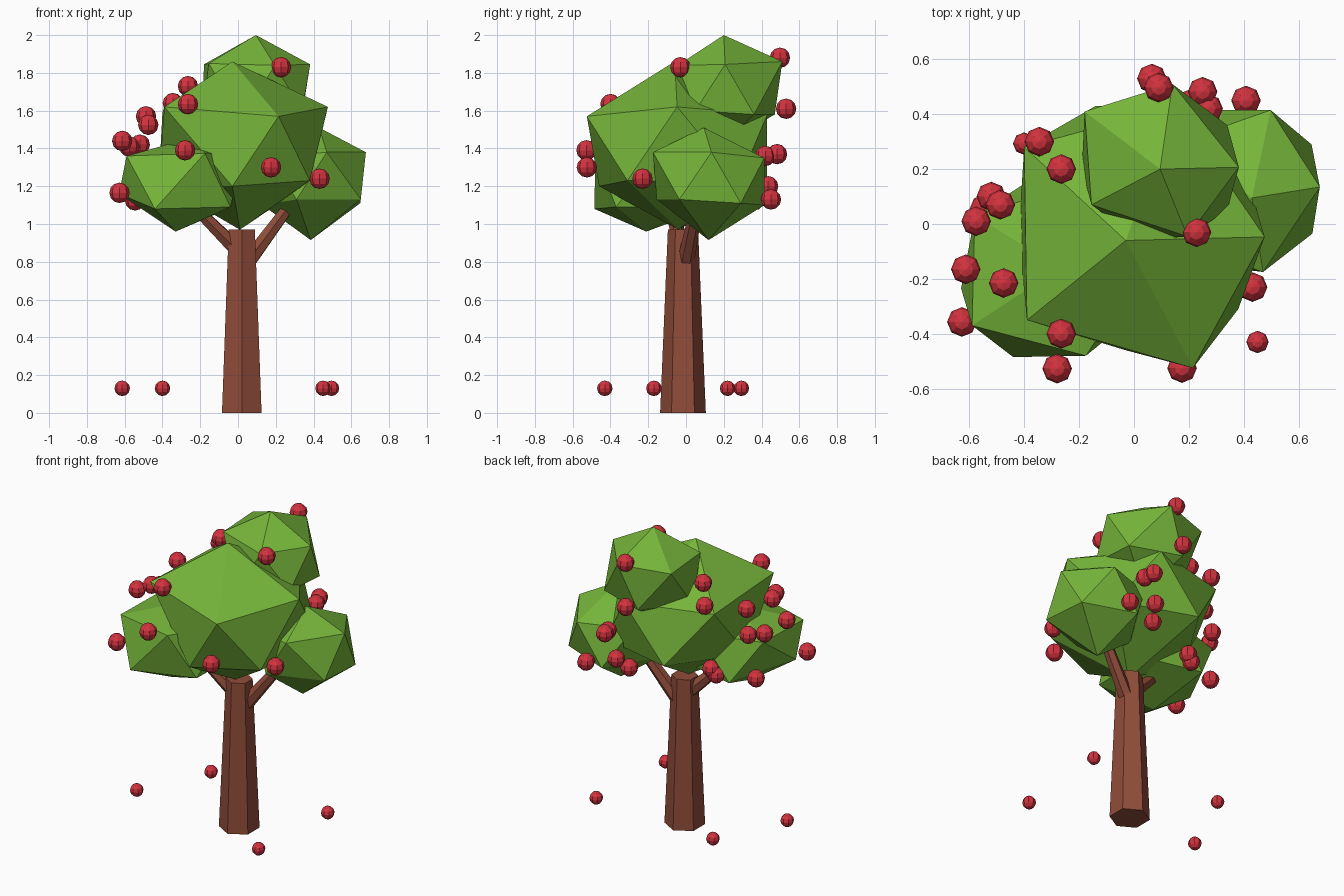
import bpy, bmesh
from mathutils import Vector, Matrix


def material(name, rgb):
    m = bpy.data.materials.new(name)
    m.diffuse_color = (*rgb, 1)
    return m


GREEN = material("leaf green", (0.18, 0.46, 0.042))
BROWN = material("bark brown", (0.28, 0.073, 0.042))
RED = material("apple red", (0.65, 0.033, 0.05))


def finish(name, bm, mat):
    bmesh.ops.recalc_face_normals(bm, faces=bm.faces)
    mesh = bpy.data.meshes.new(name)
    bm.to_mesh(mesh)
    bm.free()
    mesh.materials.append(mat)
    ob = bpy.data.objects.new(name, mesh)
    bpy.context.collection.objects.link(ob)
    return ob


def limb(name, a, b, r1, r2, sides=6):
    """Tapered low-poly cylinder from a to b."""
    a, b = Vector(a), Vector(b)
    d = b - a
    rot = Vector((0, 0, 1)).rotation_difference(d).to_matrix().to_4x4()
    bm = bmesh.new()
    bmesh.ops.create_cone(bm, cap_ends=True, segments=sides, radius1=r1, radius2=r2,
                          depth=d.length, matrix=Matrix.Translation((a + b) / 2) @ rot)
    finish(name, bm, BROWN)


def clump(name, top, upper, lower, bottom):
    """Irregular twenty-sided leaf clump: top, two rings of five, bottom."""
    bm = bmesh.new()
    for p in (top, *upper, *lower, bottom):
        bm.verts.new(p)
    bmesh.ops.convex_hull(bm, input=bm.verts)
    finish(name, bm, GREEN)


def apples(name, points, r):
    bm = bmesh.new()
    for p in points:
        bmesh.ops.create_uvsphere(bm, u_segments=8, v_segments=6, radius=r,
                                  matrix=Matrix.Translation(p))
    finish(name, bm, RED)


# trunk and branches
limb("trunk", (0.02, -0.016, 0), (0.02, -0.016, 0.97), 0.121, 0.08)
limb("right_branch", (0.06, 0, 0.81), (0.32, 0.07, 1.16), 0.045, 0.03)
limb("left_branch", (0.0, -0.015, 0.86), (-0.26, -0.09, 1.12), 0.045, 0.03)

# leaf clumps
clump("main_leaves", (-0.03, -0.06, 1.86),
      [(0.476, -0.047, 1.62), (0.215, -0.525, 1.57), (-0.39, -0.35, 1.62),
       (-0.40, 0.28, 1.59), (0.15, 0.43, 1.58)],
      [(0.38, -0.31, 1.23), (-0.03, -0.46, 1.20), (-0.42, -0.03, 1.22),
       (-0.14, 0.43, 1.24), (0.38, 0.28, 1.22)], (0.01, -0.04, 0.97))
clump("top_leaves", (0.095, 0.20, 2.0),
      [(0.382, 0.207, 1.845), (0.195, -0.045, 1.84), (-0.155, 0.07, 1.85),
       (-0.18, 0.41, 1.845), (0.14, 0.51, 1.86)],
      [(0.34, 0.05, 1.60), (0.02, -0.06, 1.56), (-0.19, 0.20, 1.57),
       (0.02, 0.47, 1.58), (0.34, 0.36, 1.58)], (0.09, 0.20, 1.42))
clump("right_leaves", (0.43, 0.095, 1.51),
      [(0.677, 0.135, 1.38), (0.47, -0.175, 1.38), (0.17, -0.07, 1.35),
       (0.17, 0.30, 1.35), (0.498, 0.415, 1.35)],
      [(0.647, 0.29, 1.11), (0.65, -0.035, 1.13), (0.31, -0.155, 1.13),
       (0.13, 0.12, 1.10), (0.32, 0.415, 1.10)], (0.385, 0.12, 0.915))
clump("left_leaves", (-0.27, -0.16, 1.45),
      [(-0.175, -0.48, 1.375), (-0.59, -0.37, 1.36), (-0.58, 0.03, 1.36),
       (-0.2, 0.15, 1.36), (0.03, -0.16, 1.37)],
      [(-0.44, -0.485, 1.08), (-0.63, -0.235, 1.16), (-0.41, 0.14, 1.09),
       (-0.03, 0.05, 1.09), (-0.04, -0.37, 1.09)], (-0.33, -0.21, 0.96))

# apples hanging on the crown
apples("front_apples", [
    (0.228, -0.03, 1.83), (-0.265, -0.40, 1.635), (-0.28, -0.527, 1.39),
    (0.175, -0.525, 1.30), (0.432, -0.23, 1.24)], 0.054)
apples("left_apples", [
    (-0.265, 0.20, 1.73), (-0.345, 0.30, 1.64), (-0.487, 0.07, 1.57),
    (-0.475, -0.215, 1.525), (-0.613, -0.165, 1.44), (-0.575, 0.01, 1.41),
    (-0.52, 0.10, 1.42), (-0.627, -0.357, 1.165), (-0.545, 0.055, 1.125),
    (-0.29, 0.155, 1.16), (-0.32, 0.145, 1.125)], 0.054)
apples("back_apples", [
    (0.09, 0.497, 1.88), (0.065, 0.53, 1.61), (0.25, 0.482, 1.37),
    (0.27, 0.42, 1.36), (0.20, 0.435, 1.20), (0.157, 0.36, 1.125),
    (0.408, 0.45, 1.13)], 0.054)

# small fallen apples
apples("fallen_apples", [
    (0.45, -0.43, 0.13), (-0.40, 0.293, 0.13),
    (-0.613, -0.17, 0.13), (0.495, 0.22, 0.13)], 0.041)
